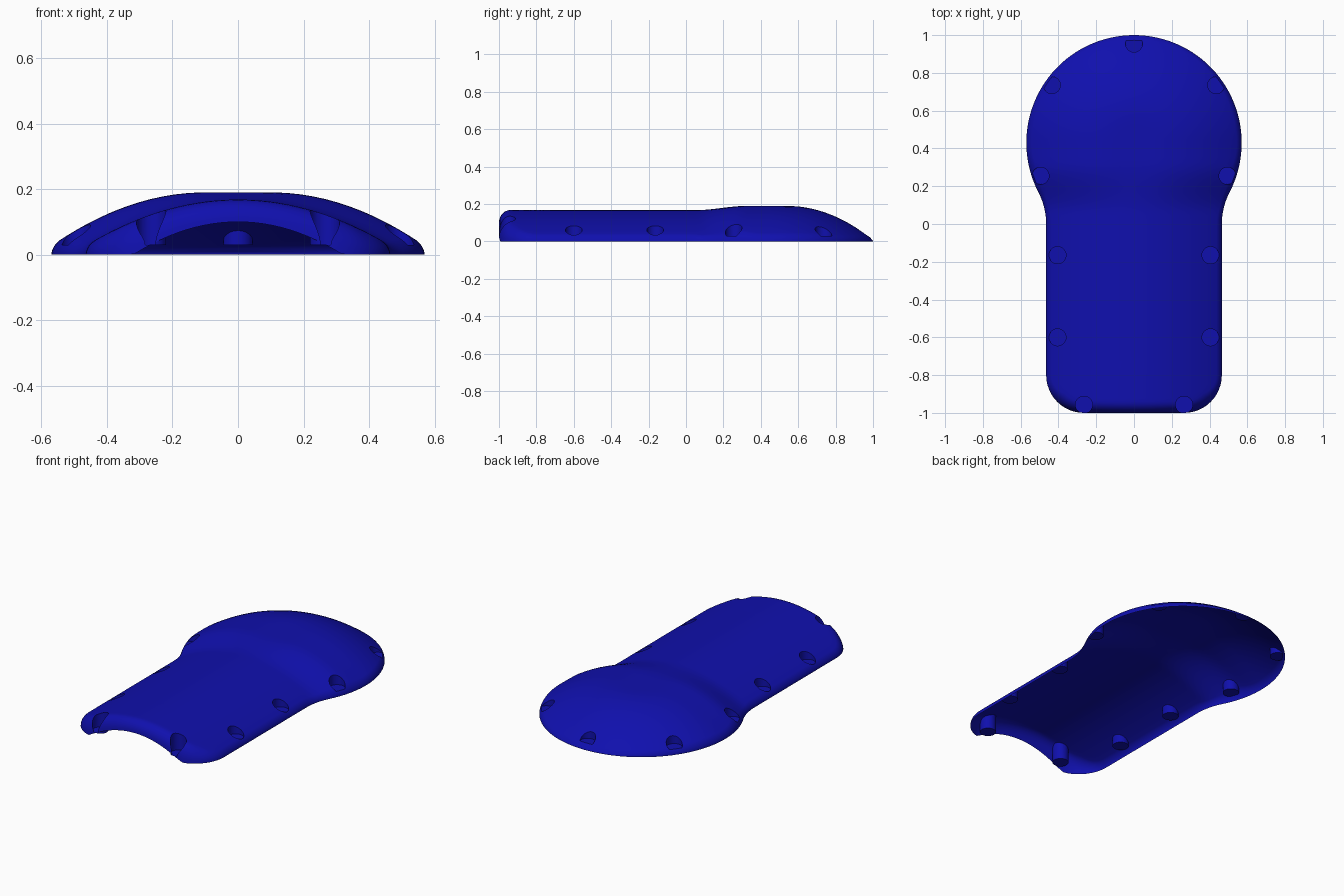
import bpy, bmesh
from math import sin, cos, pi, sqrt, atan2, hypot
from mathutils import Vector

if "Cube" in bpy.data.objects:
    bpy.data.objects.remove(bpy.data.objects["Cube"])


def arc(cx, cy, r, a0, a1, n):
    return [(cx + r * cos(a0 + (a1 - a0) * i / n), cy + r * sin(a0 + (a1 - a0) * i / n)) for i in range(1, n + 1)]


def smooth(a, b, v):
    t = min(1, max(0, (v - a) / (b - a)))
    return t * t * (3 - 2 * t)


def height(x, y):
    # arched body blended into a domed round head
    body = 0.168 - 0.65 * x * x
    q = max(0, hypot(x, 1.08 * max(0, y - 0.45)) - 0.1)
    head = 0.19 - 0.74 * q * q
    t = smooth(0.06, 0.32, y)
    return max(0.015, body * (1 - t) + head * t)


# Outline: flat front, round corners, straight sides, concave neck, round head
neck = atan2(0.43, 0.828)
half = [(0.265 * i / 10, -1) for i in range(11)]
half += arc(0.265, -0.8, 0.2, -pi / 2, 0, 12)
half += [(0.465, -0.8 + 0.8 * i / 16) for i in range(1, 17)]
half += arc(0.828, 0, 0.363, pi, pi - neck, 8)
half += arc(0, 0.43, 0.57, -neck, pi / 2, 36)
half[-1] = (0, 1)
loop = half + [(-x, y) for x, y in reversed(half[1:-1])]
N = len(loop)

# Domed skin with a rolled edge, built as rings from the rim to the spine
bm = bmesh.new()
FILLET, INNER = 7, 14
cols = []
for i, (x, y) in enumerate(loop):
    a, b = Vector(loop[i - 1]), Vector(loop[(i + 1) % N])
    d = (b - a).normalized()
    inward = Vector((-d.y, d.x))
    rim = Vector((x, y))
    end = max(0, 0.1 - 0.98 * x * x) if y < -0.8 else 0
    drop = height(x, y) - end
    r = min(0.06, max(0.02, drop))
    col = []
    for k in range(FILLET + 1):
        u = cos(pi / 2 * k / FILLET)
        p = rim + inward * r * (1 - u)
        col.append((p.x, p.y, height(p.x, p.y) - drop * (1 - sqrt(max(0, 1 - u * u)))))
    spine = Vector((0, min(0.45, max(-0.7, y))))
    for k in range(1, INNER + 1):
        q = p.lerp(spine, k / INNER)
        col.append((q.x, q.y, height(q.x, q.y)))
    cols.append([bm.verts.new((x, y, -0.1))] + [bm.verts.new(c) for c in col])
for i in range(N):
    a, b = cols[i], cols[(i + 1) % N]
    for k in range(len(a) - 1):
        f = bm.faces.new((a[k], b[k], b[k + 1], a[k + 1]))
        f.material_index = 1 if k == 0 else 0
bm.faces.new([c[0] for c in reversed(cols)]).material_index = 1
bmesh.ops.remove_doubles(bm, verts=bm.verts, dist=1e-4)
bmesh.ops.recalc_face_normals(bm, faces=bm.faces)
me = bpy.data.meshes.new("shell_cover")
bm.to_mesh(me)
bm.free()
blue = bpy.data.materials.new("blue")
blue.diffuse_color = (0.005, 0.005, 0.42, 1)
blue.use_nodes = True
blue.node_tree.nodes["Principled BSDF"].inputs["Base Color"].default_value = blue.diffuse_color
helper = bpy.data.materials.new("temporary_base")
me.materials.append(blue)
me.materials.append(helper)
shell = bpy.data.objects.new("shell_cover", me)
bpy.context.collection.objects.link(shell)

# Screw pockets sunk down to a flat floor
spots = [(0, 0.955)]
for x, y in [(0.435, 0.735), (0.495, 0.255), (0.405, -0.165), (0.405, -0.6), (0.265, -0.957)]:
    spots += [(x, y), (-x, y)]
bm = bmesh.new()
for x, y in spots:
    v = bmesh.ops.create_cone(bm, cap_ends=True, segments=32, radius1=0.045, radius2=0.045, depth=0.4)["verts"]
    bmesh.ops.translate(bm, verts=v, vec=(x, y, 0.23))
cm = bpy.data.meshes.new("pocket_cutter")
bm.to_mesh(cm)
bm.free()
cm.materials.append(blue)
cutter = bpy.data.objects.new("pocket_cutter", cm)
cutter.hide_render = True
bpy.context.collection.objects.link(cutter)

bpy.context.view_layer.objects.active = shell
shell.select_set(True)
mod = shell.modifiers.new("pockets", 'BOOLEAN')
mod.operation = 'DIFFERENCE'
mod.solver = 'EXACT'
mod.object = cutter
bpy.ops.object.modifier_apply(modifier=mod.name)
bpy.data.objects.remove(cutter)

# Open the underside and the front, leaving a thin skin
bm = bmesh.new()
bm.from_mesh(shell.data)
bmesh.ops.delete(bm, geom=[f for f in bm.faces if f.material_index == 1], context='FACES')
bm.to_mesh(shell.data)
bm.free()
shell.data.materials.pop(index=1)
bpy.ops.object.shade_smooth_by_angle(angle=0.6)
